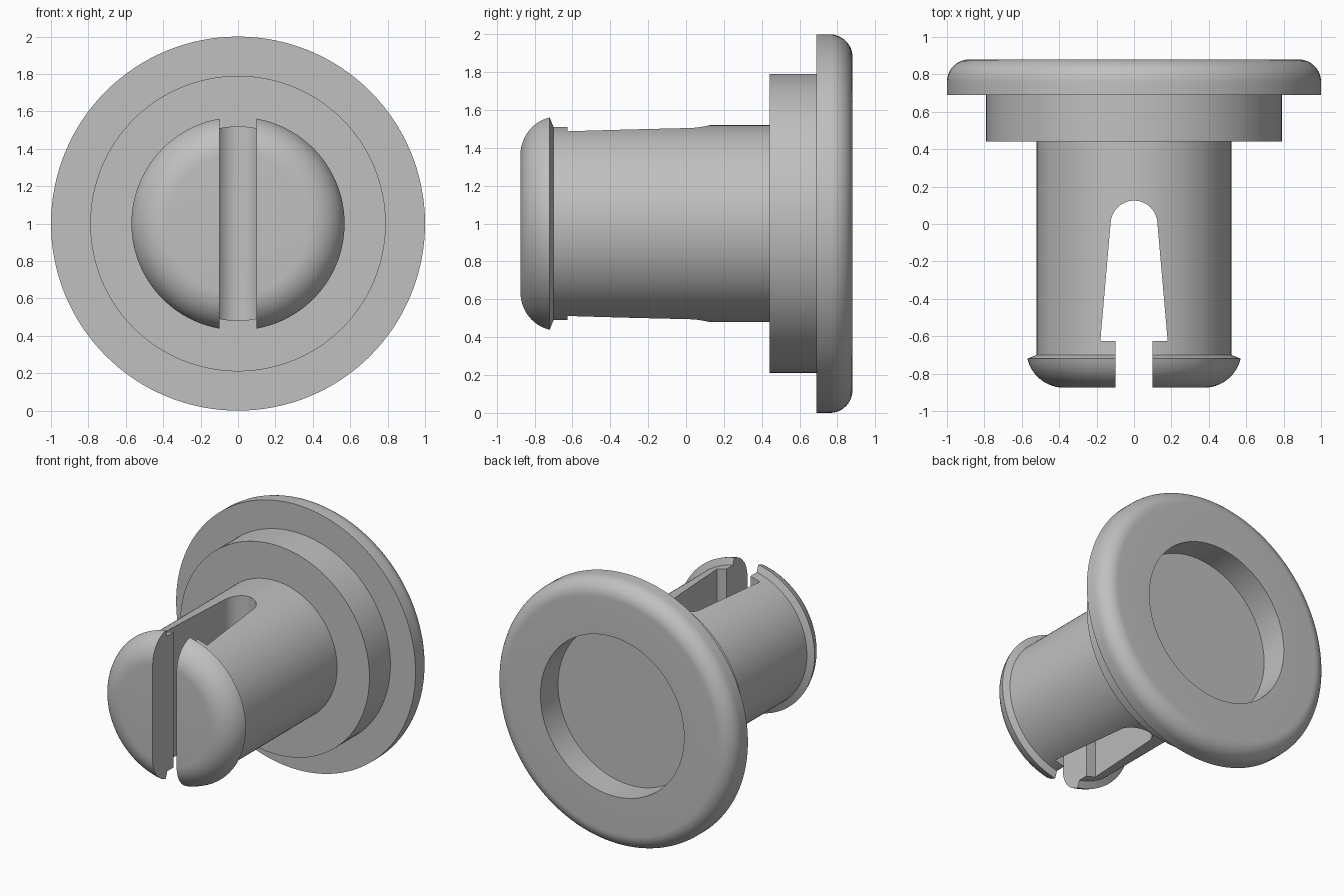
import bpy, bmesh, math
from mathutils import Vector

if "Cube" in bpy.data.objects:
    bpy.data.objects.remove(bpy.data.objects["Cube"])

SEG = 128


def arc(cy, cr, rad, a0, a1, n):
    """Profile points (y, radius) on an arc; angle 0 points outward, 90 towards +y."""
    pts = []
    for i in range(n + 1):
        a = math.radians(a0 + (a1 - a0) * i / n)
        pts.append((cy + rad * math.sin(a), cr + rad * math.cos(a)))
    return pts


def make_object(name, bm):
    bmesh.ops.recalc_face_normals(bm, faces=bm.faces)
    mesh = bpy.data.meshes.new(name)
    bm.to_mesh(mesh)
    bm.free()
    obj = bpy.data.objects.new(name, mesh)
    bpy.context.collection.objects.link(obj)
    return obj


def revolve(name, profile):
    """Spin a (y, radius) profile round the y axis at z = 1, capping both ends."""
    bm = bmesh.new()
    rings = []
    for y, r in profile:
        rings.append([bm.verts.new((r * math.cos(t), y, 1 + r * math.sin(t)))
                      for t in (2 * math.pi * k / SEG for k in range(SEG))])
    for a, b in zip(rings, rings[1:]):
        for k in range(SEG):
            j = (k + 1) % SEG
            bm.faces.new((a[k], a[j], b[j], b[k]))
    bm.faces.new(rings[0])
    bm.faces.new(rings[-1])
    return make_object(name, bm)


# Push-in plug: rounded barbed head, shaft, collar, flange and rear recess
profile = arc(-0.675, 0.375, 0.2, -90, -13, 12)
profile += [(-0.70, 0.52), (0.44, 0.52), (0.44, 0.79), (0.69, 0.79), (0.69, 1.0)]
profile += arc(0.76, 0.88, 0.12, 0, 90, 12)
profile += [(0.88, 0.60), (0.67, 0.60)]
plug = revolve("plug", profile)

# Keyhole-shaped slot cutter, running vertically through head and shaft
half = [(0.10, -1.0), (0.10, -0.625), (0.18, -0.625)]
half += [(r, y) for y, r in arc(0.0, 0.0, 0.125, 5, 90, 12)]
outline = half + [(-x, y) for x, y in reversed(half[:-1])]
bm = bmesh.new()
face = bm.faces.new([bm.verts.new((x, y, 0.2)) for x, y in outline])
ext = bmesh.ops.extrude_face_region(bm, geom=[face])
bmesh.ops.translate(bm, vec=Vector((0, 0, 1.6)),
                    verts=[g for g in ext["geom"] if isinstance(g, bmesh.types.BMVert)])
cutter = make_object("slot_cutter", bm)

bpy.context.view_layer.objects.active = plug
plug.select_set(True)
cut = plug.modifiers.new("slot", "BOOLEAN")
cut.operation = "DIFFERENCE"
cut.solver = "EXACT"
cut.object = cutter
bpy.ops.object.modifier_apply(modifier=cut.name)
bpy.data.objects.remove(cutter)

# Single plain grey colour
grey = bpy.data.materials.new("light grey plastic")
grey.diffuse_color = (0.53, 0.53, 0.53, 1)
grey.use_nodes = True
grey.node_tree.nodes["Principled BSDF"].inputs["Base Color"].default_value = grey.diffuse_color
plug.data.materials.clear()
plug.data.materials.append(grey)
bpy.ops.object.shade_smooth_by_angle(angle=math.radians(25))
